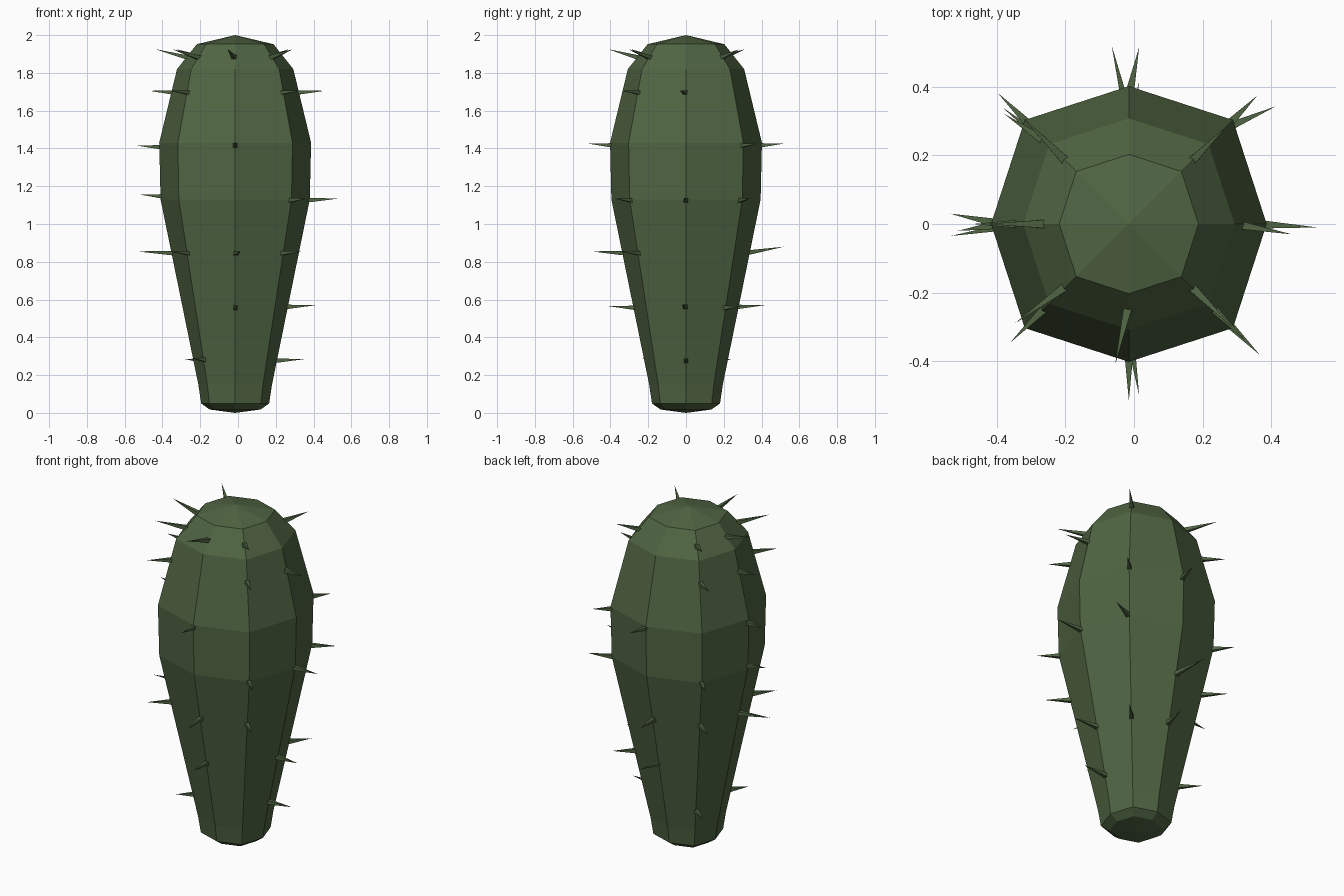
import bpy, bmesh, math
from mathutils import Vector

if "Cube" in bpy.data.objects:
    bpy.data.objects.remove(bpy.data.objects["Cube"])

CX = -0.015                       # trunk axis is slightly off centre
DIAG = 0.755 * math.sqrt(2)       # corner columns sit a little further out
# trunk profile: (z, radius)
PROFILE = [(0.018, 0.135), (0.05, 0.18), (0.15, 0.195), (1.13, 0.395),
           (1.43, 0.402), (1.82, 0.308), (1.952, 0.203)]

mat = bpy.data.materials.new("cactus_green")
mat.diffuse_color = (0.08, 0.13, 0.055, 1)
mat.use_nodes = True
mat.node_tree.nodes["Principled BSDF"].inputs["Base Color"].default_value = mat.diffuse_color


def column(i):
    """Outward direction of trunk rib i, starting at +x, anticlockwise."""
    a = i * math.pi / 4
    return Vector((math.cos(a), math.sin(a), 0)), (DIAG if i % 2 else 1.0)


def trunk_radius(z):
    for (z0, r0), (z1, r1) in zip(PROFILE, PROFILE[1:]):
        if z0 <= z <= z1:
            return r0 + (r1 - r0) * (z - z0) / (z1 - z0)
    return PROFILE[-1][1]


def finish(bm, name):
    bmesh.ops.recalc_face_normals(bm, faces=bm.faces[:])
    me = bpy.data.meshes.new(name)
    bm.to_mesh(me)
    bm.free()
    me.materials.append(mat)
    ob = bpy.data.objects.new(name, me)
    bpy.context.collection.objects.link(ob)


# eight-sided trunk
bm = bmesh.new()
rings = []
for z, r in PROFILE:
    ring = []
    for i in range(8):
        d, k = column(i)
        ring.append(bm.verts.new((CX + d.x * r * k, d.y * r * k, z)))
    rings.append(ring)
for a, b in zip(rings, rings[1:]):
    for i in range(8):
        j = (i + 1) % 8
        bm.faces.new((a[i], a[j], b[j], b[i]))
for ring, z in ((rings[0], 0.0), (rings[-1], 2.0)):
    tip = bm.verts.new((CX, 0, z))
    for i in range(8):
        bm.faces.new((ring[i], ring[(i + 1) % 8], tip))
finish(bm, "trunk")

# spines: rib -> (height, tip distance from the axis, tip sideways shift)
SPINES = {
    0: [(1.70, .475, -.03), (1.13, .55, -.01), (.565, .425, -.02), (.28, .37, 0)],
    1: [(1.88, .40, 0), (1.42, .53, 0), (1.13, .545, -.06), (.56, .42, 0)],
    2: [(1.42, .515, -.03), (.85, .52, .05), (.565, .415, -.03)],
    3: [(1.88, .44, 0), (1.70, .485, .03), (1.13, .54, 0), (.85, .50, .02), (.28, .36, .02)],
    4: [(1.88, .42, 0), (1.70, .455, 0), (1.41, .52, -.03), (1.15, .50, .02), (.85, .52, .035)],
    5: [(1.88, .44, -.03), (1.70, .49, 0), (.85, .49, 0), (.285, .33, 0)],
    6: [(1.88, .41, -.04), (1.42, .515, 0), (.85, .50, .03), (.56, .41, .01)],
    7: [(1.88, .43, 0), (1.70, .48, 0), (1.13, .54, 0), (.85, .50, 0)],
}
bm = bmesh.new()
for i, spines in SPINES.items():
    d, k = column(i)
    side = Vector((-d.y, d.x, 0))
    for z, reach, shift in spines:
        rise = 0.045 if z > 1.8 else 0.03 if (i, z) == (2, .85) else 0.005
        root = Vector((CX, 0, z - 0.005)) + d * (trunk_radius(z) * k - 0.03)
        tip = Vector((CX, 0, z + rise)) + d * reach + side * shift
        axis = (tip - root).normalized()
        u = axis.cross(Vector((0, 0, 1))).normalized()
        v = axis.cross(u)
        base = [bm.verts.new(root + (u * math.cos(t) + v * math.sin(t)) * 0.019)
                for t in (math.pi / 4 + q * math.pi / 2 for q in range(4))]
        top = bm.verts.new(tip)
        bm.faces.new(base)
        for q in range(4):
            bm.faces.new((base[q], base[(q + 1) % 4], top))
finish(bm, "spines")
